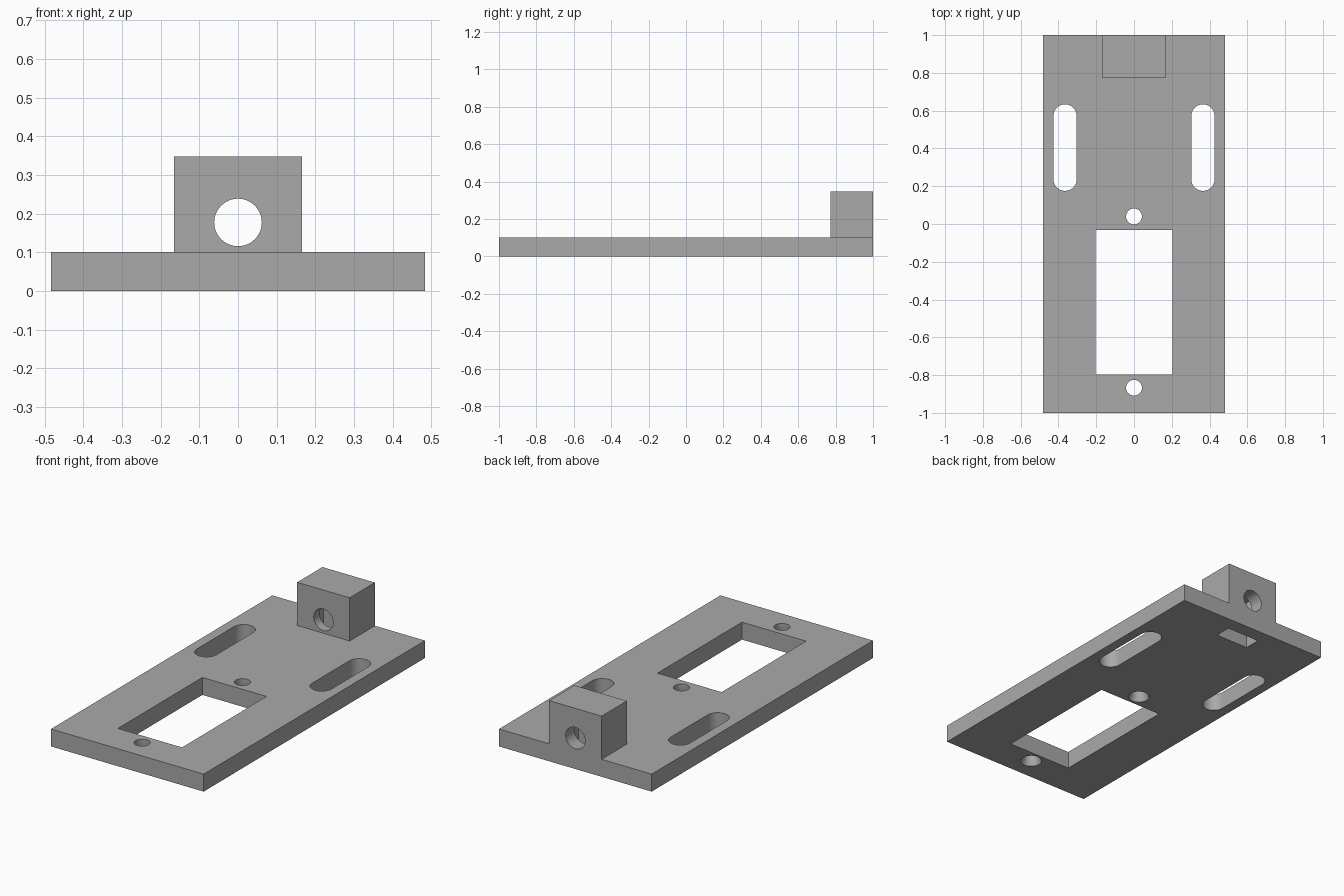
import bpy
from math import radians, pi

cube = bpy.data.objects.get("Cube")
if cube:
    bpy.data.objects.remove(cube, do_unlink=True)

PLATE_X, PLATE_T = 0.483, 0.1
BLOCK_X, BLOCK_FRONT, BLOCK_TOP = 0.166, 0.772, 0.347

grey = bpy.data.materials.new("plain_grey")
grey.use_nodes = True
colour = (0.4, 0.4, 0.4, 1)
grey.diffuse_color = colour
grey.node_tree.nodes["Principled BSDF"].inputs["Base Color"].default_value = colour


def box(name, x0, x1, y0, y1, z0, z1):
    bpy.ops.mesh.primitive_cube_add(
        size=1, location=((x0 + x1) / 2, (y0 + y1) / 2, (z0 + z1) / 2))
    ob = bpy.context.object
    ob.name = name
    ob.scale = (x1 - x0, y1 - y0, z1 - z0)
    bpy.ops.object.transform_apply(location=True, rotation=False, scale=True)
    ob.data.materials.append(grey)
    return ob


def cone(name, r1, r2, depth, location, rotation=(0, 0, 0)):
    bpy.ops.mesh.primitive_cone_add(
        vertices=48, radius1=r1, radius2=r2, depth=depth,
        location=location, rotation=rotation)
    ob = bpy.context.object
    ob.name = name
    ob.data.materials.append(grey)
    return ob


def combine(target, tool, operation):
    mod = target.modifiers.new(operation.lower(), "BOOLEAN")
    mod.operation = operation
    mod.solver = "EXACT"
    mod.object = tool
    bpy.context.view_layer.objects.active = target
    bpy.ops.object.modifier_apply(modifier=mod.name)
    bpy.data.objects.remove(tool, do_unlink=True)


# Base plate with the bracket block on its back edge
plate = box("mounting_plate", -PLATE_X, PLATE_X, -1, 1, 0, PLATE_T)
block = box("bracket_block", -BLOCK_X, BLOCK_X, BLOCK_FRONT, 1, 0, BLOCK_TOP)
combine(plate, block, "UNION")

# Rectangular window
combine(plate, box("window_cutter", -0.203, 0.203, -0.796, -0.032, -0.1, 0.2),
        "DIFFERENCE")

# Screw holes, countersunk from below
for y in (0.04, -0.867):
    combine(plate, cone("screw_cutter", 0.042, 0.042, 0.4, (0, y, 0.05)), "DIFFERENCE")
    combine(plate, cone("countersink_cutter", 0.062, 0.042, 0.04, (0, y, 0.01)),
            "DIFFERENCE")

# Rounded adjustment slots
SLOT_R, SLOT_Y0, SLOT_Y1 = 0.0615, 0.237, 0.572
for side in (-1, 1):
    x = side * 0.365
    slot = box("slot_cutter", x - SLOT_R, x + SLOT_R, SLOT_Y0, SLOT_Y1, -0.1, 0.2)
    for y in (SLOT_Y0, SLOT_Y1):
        combine(slot, cone("slot_end", SLOT_R, SLOT_R, 0.3, (x, y, 0.05)), "UNION")
    combine(plate, slot, "DIFFERENCE")

# Bolt bore through the block and nut pocket open underneath
bore = cone("bore_cutter", 0.0615, 0.0615, 0.6, (0, 0.9, 0.177), (pi / 2, 0, 0))
combine(plate, bore, "DIFFERENCE")
combine(plate, box("nut_cutter", -0.104, 0.104, 0.825, 0.92, -0.1, 0.28), "DIFFERENCE")

# Smooth round walls, sharp edges
bpy.ops.object.select_all(action="DESELECT")
plate.select_set(True)
bpy.context.view_layer.objects.active = plate
bpy.ops.object.shade_smooth_by_angle(angle=radians(30))
